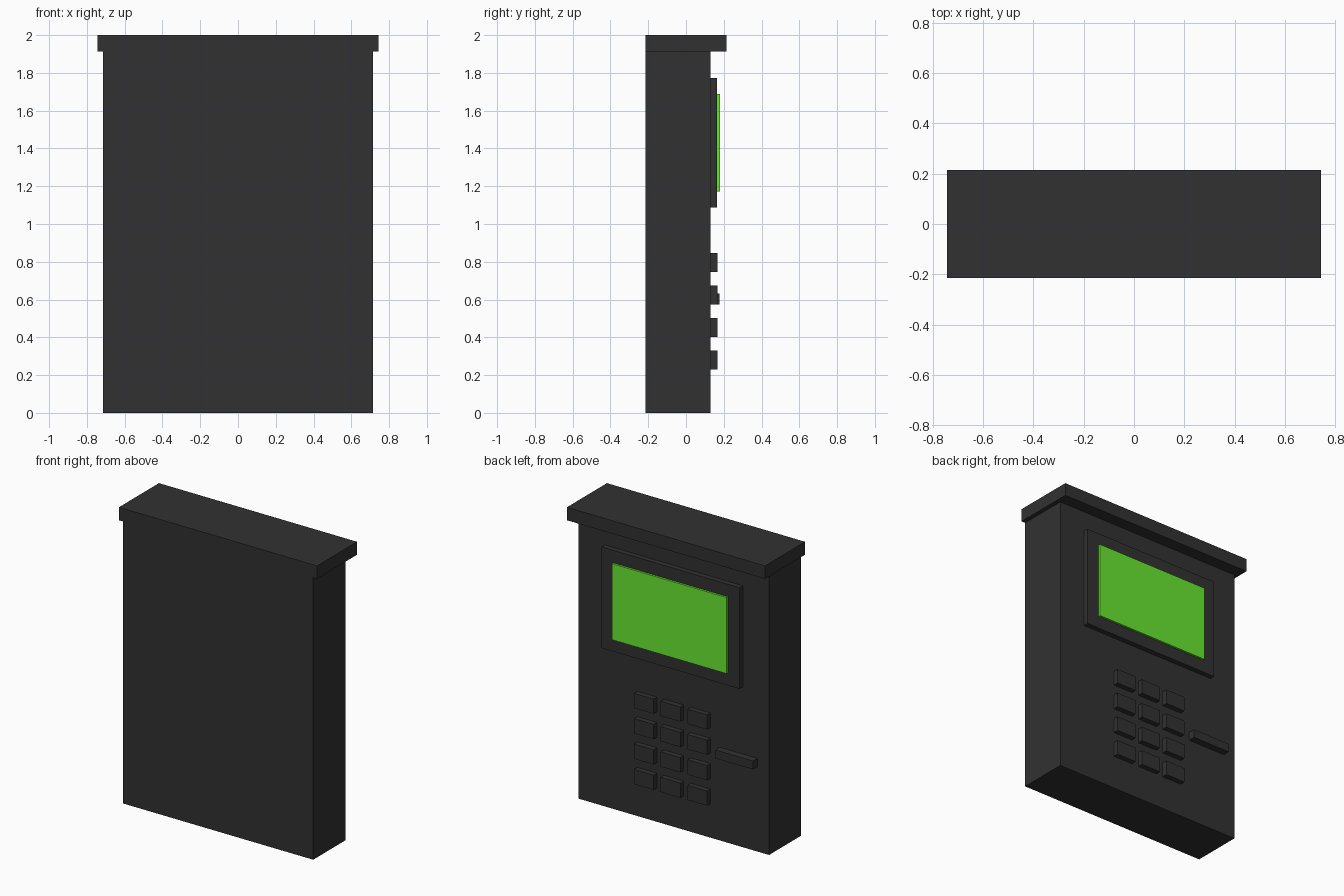
import bpy
import bmesh
from mathutils import Vector

cube = bpy.data.objects.get("Cube")
if cube:
    bpy.data.objects.remove(cube, do_unlink=True)


def make_material(name, rgb):
    mat = bpy.data.materials.new(name)
    mat.use_nodes = True
    color = (*rgb, 1.0)
    mat.diffuse_color = color
    mat.node_tree.nodes["Principled BSDF"].inputs["Base Color"].default_value = color
    return mat


charcoal = make_material("charcoal", (0.031, 0.031, 0.031))
green = make_material("screen_green", (0.14, 0.8, 0.03))


def box(name, x, y, z, mat):
    """Box spanning the (low, high) ranges x, y and z."""
    bm = bmesh.new()
    bmesh.ops.create_cube(bm, size=1)
    size = Vector([r[1] - r[0] for r in (x, y, z)])
    centre = Vector([(r[0] + r[1]) / 2 for r in (x, y, z)])
    bmesh.ops.scale(bm, vec=size, verts=bm.verts)
    mesh = bpy.data.meshes.new(name)
    bm.to_mesh(mesh)
    bm.free()
    mesh.materials.append(mat)
    obj = bpy.data.objects.new(name, mesh)
    obj.location = centre
    bpy.context.collection.objects.link(obj)
    return obj


BACK = -0.214   # plain side
PANEL = 0.13    # side carrying the screen and keys

# Housing with overhanging cap
box("body", (-0.714, 0.714), (BACK, PANEL), (0, 1.912), charcoal)
box("cap", (-0.743, 0.743), (BACK, 0.214), (1.912, 2), charcoal)

# Display
box("screen_frame", (-0.518, 0.518), (PANEL, 0.165), (1.087, 1.773), charcoal)
box("screen", (-0.43, 0.43), (0.165, 0.179), (1.172, 1.688), green)

# Keypad, three columns by four rows
for row in range(4):
    for col in range(3):
        x = (col - 1) * 0.2
        z = 0.28 + row * 0.172
        box(f"key_{row + 1}_{col + 1}", (x - 0.074, x + 0.074),
            (PANEL, 0.166), (z - 0.05, z + 0.05), charcoal)

# Card slot beside the keypad
box("card_slot", (-0.627, -0.343), (PANEL, 0.178), (0.575, 0.632), charcoal)
